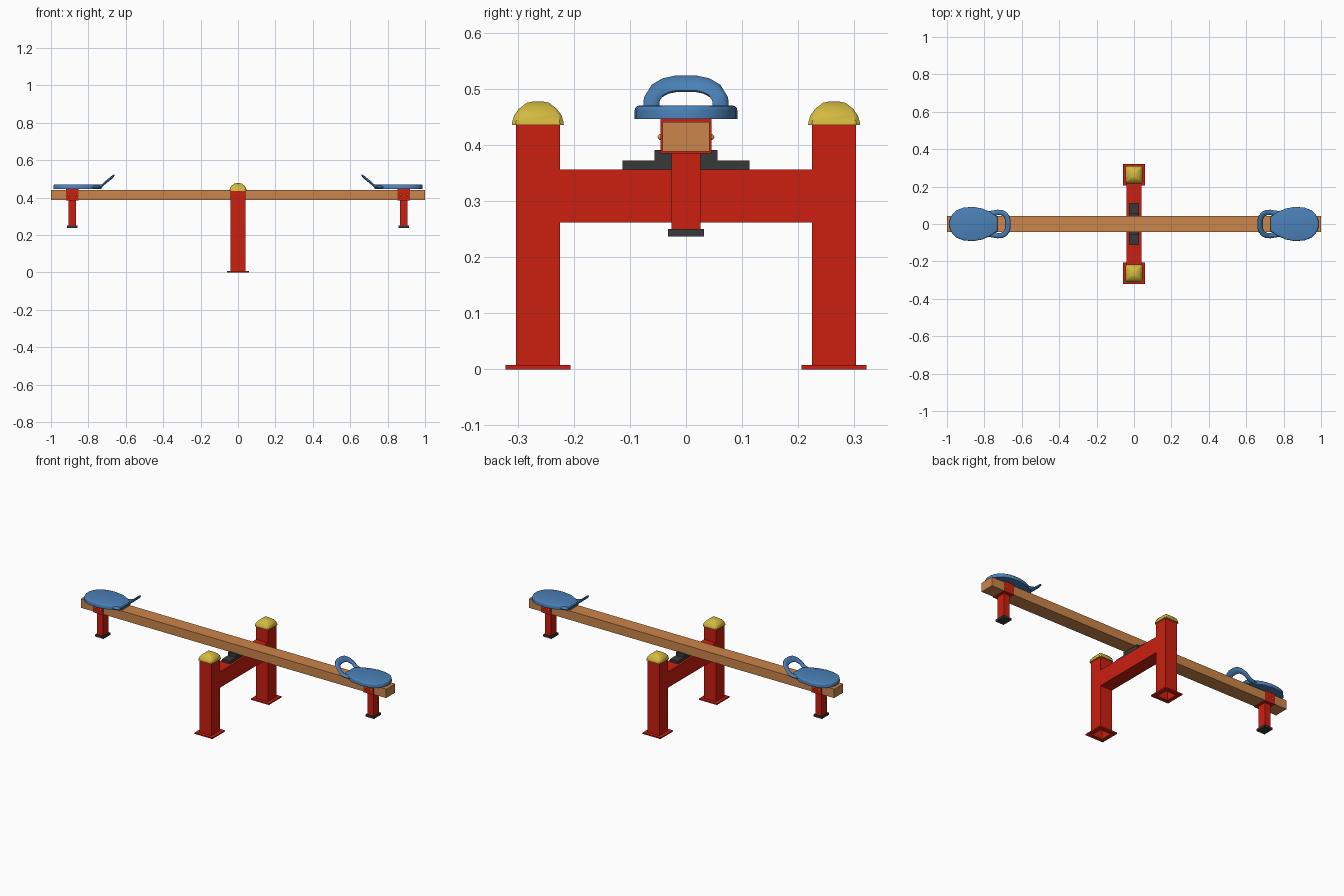
import bpy, bmesh, math
from mathutils import Vector

if "Cube" in bpy.data.objects:
    bpy.data.objects.remove(bpy.data.objects["Cube"])


def material(name, rgb):
    m = bpy.data.materials.new(name)
    m.diffuse_color = (*rgb, 1)
    m.use_nodes = True
    m.node_tree.nodes["Principled BSDF"].inputs["Base Color"].default_value = m.diffuse_color
    return m


RED = material("red paint", (0.60, 0.014, 0.005))
WOOD = material("wood", (0.60, 0.235, 0.07))
BLUE = material("blue plastic", (0.07, 0.22, 0.48))
YELLOW = material("yellow plastic", (0.65, 0.49, 0.05))
BLACK = material("dark rubber", (0.04, 0.04, 0.04))


def finish(name, bm, mat, smooth=None):
    bmesh.ops.recalc_face_normals(bm, faces=bm.faces)
    me = bpy.data.meshes.new(name)
    bm.to_mesh(me)
    bm.free()
    me.materials.append(mat)
    ob = bpy.data.objects.new(name, me)
    bpy.context.collection.objects.link(ob)
    if smooth:
        bpy.ops.object.select_all(action='DESELECT')
        ob.select_set(True)
        bpy.context.view_layer.objects.active = ob
        bpy.ops.object.shade_smooth_by_angle(angle=math.radians(smooth))
    return ob


def box(name, lo, hi, mat):
    bm = bmesh.new()
    bmesh.ops.create_cube(bm, size=1)
    for v in bm.verts:
        v.co = Vector([(a + b) / 2 + c * (b - a) for a, b, c in zip(lo, hi, v.co)])
    return finish(name, bm, mat)


def square_loft(name, cy, rings, mat, corner=0.0, smooth=None):
    """Loft square rings (half width, height); corner chamfers them."""
    bm = bmesh.new()
    loops = []
    for h, z in rings:
        k = h * (1 - corner)
        pts = [(h, k), (k, h), (-k, h), (-h, k), (-h, -k), (-k, -h), (k, -h), (h, -k)]
        if not corner:
            pts = pts[::2]
            pts = [(h, h), (-h, h), (-h, -h), (h, -h)]
        loops.append([bm.verts.new((x, y + cy, z)) for x, y in pts])
    for a, b in zip(loops, loops[1:]):
        n = len(a)
        for i in range(n):
            bm.faces.new((a[i], a[(i + 1) % n], b[(i + 1) % n], b[i]))
    bm.faces.new(loops[0][::-1])
    bm.faces.new(loops[-1])
    return finish(name, bm, mat, smooth)


# Support frame: hollow posts with base flanges, domed caps, cross beam
for side, s in (("front", -1), ("back", 1)):
    square_loft(side + "_post", s * 0.264,
                [(0.034, 0.42), (0.034, 0), (0.058, 0), (0.058, 0.008),
                 (0.039, 0.008), (0.039, 0.436)], RED)
    square_loft(side + "_post_cap", s * 0.264,
                [(0.0465, 0.435), (0.0455, 0.442), (0.042, 0.453), (0.034, 0.464),
                 (0.020, 0.475), (0.010, 0.477)], YELLOW, 0.15, 35)
box("cross_beam", (-0.039, -0.226, 0.262), (0.039, 0.226, 0.356), RED)

# Pivot
box("pivot_base", (-0.026, -0.113, 0.355), (0.026, 0.113, 0.372), BLACK)
box("pivot_block", (-0.026, -0.056, 0.37), (0.026, 0.056, 0.391), BLACK)

# Plank
box("plank", (-1, -0.042, 0.388), (1, 0.042, 0.441), WOOD)


def seat(name, s):
    half = [(0.73, 0.038), (0.765, 0.062), (0.81, 0.083), (0.86, 0.0915),
            (0.91, 0.088), (0.95, 0.073), (0.976, 0.045), (0.987, 0.015)]
    outline = half + [(x, -y) for x, y in reversed(half)]
    bm = bmesh.new()
    base = bm.faces.new([bm.verts.new((s * x, y, 0.446)) for x, y in outline])
    r = bmesh.ops.extrude_face_region(bm, geom=[base])
    for v in r["geom"]:
        if isinstance(v, bmesh.types.BMVert):
            v.co.z = 0.47
    rim = [e for e in bm.edges if all(v.co.z > 0.46 for v in e.verts)]
    bmesh.ops.bevel(bm, geom=rim, offset=0.008, segments=3, profile=0.5, affect='EDGES')
    finish(name, bm, BLUE, 50)


def handle(name, s):
    """Flattened tube around a U path, bent upward away from the seat."""
    half = [(0.785, 0.052), (0.755, 0.058), (0.73, 0.062), (0.708, 0.061),
            (0.690, 0.052), (0.679, 0.037), (0.674, 0.018)]
    path = [Vector(p) for p in half + [(x, -y) for x, y in reversed(half)]]
    bm = bmesh.new()
    rings, n = [], 10
    for i, p in enumerate(path):
        t = (path[min(i + 1, len(path) - 1)] - path[max(i - 1, 0)]).normalized()
        side = Vector((-t.y, t.x))
        ring = []
        for k in range(n):
            a = 2 * math.pi * k / n
            q = p + side * 0.0145 * math.cos(a)
            d = max(0, 0.74 - q.x)
            rise = 0.80 * d * min(1, 0.5 + d / 0.05)
            ring.append(bm.verts.new((s * q.x, q.y, 0.456 + rise + 0.009 * math.sin(a))))
        rings.append(ring)
    for a, b in zip(rings, rings[1:]):
        for k in range(n):
            bm.faces.new((a[k], a[(k + 1) % n], b[(k + 1) % n], b[k]))
    bm.faces.new(rings[0])
    bm.faces.new(rings[-1])
    finish(name, bm, BLUE, 50)


# Each end: bracket, bolts, bumper leg, rubber foot, seat and handle
for side, s in (("left", -1), ("right", 1)):
    cx = s * 0.886
    box(side + "_bracket", (cx - 0.033, -0.045, 0.385), (cx + 0.033, 0.045, 0.446), RED)
    box(side + "_bumper_leg", (cx - 0.019, -0.026, 0.249), (cx + 0.019, 0.026, 0.387), RED)
    box(side + "_rubber_foot", (cx - 0.027, -0.032, 0.237), (cx + 0.027, 0.032, 0.25), BLACK)
    bm = bmesh.new()
    for y in (-0.045, 0.045):
        for dx in (-0.019, 0.019):
            r = bmesh.ops.create_uvsphere(bm, u_segments=10, v_segments=6, radius=0.0055)
            bmesh.ops.translate(bm, verts=r["verts"], vec=(cx + dx, y, 0.414))
    finish(side + "_bolts", bm, YELLOW, 60)
    seat(side + "_seat", s)
    handle(side + "_handle", s)
